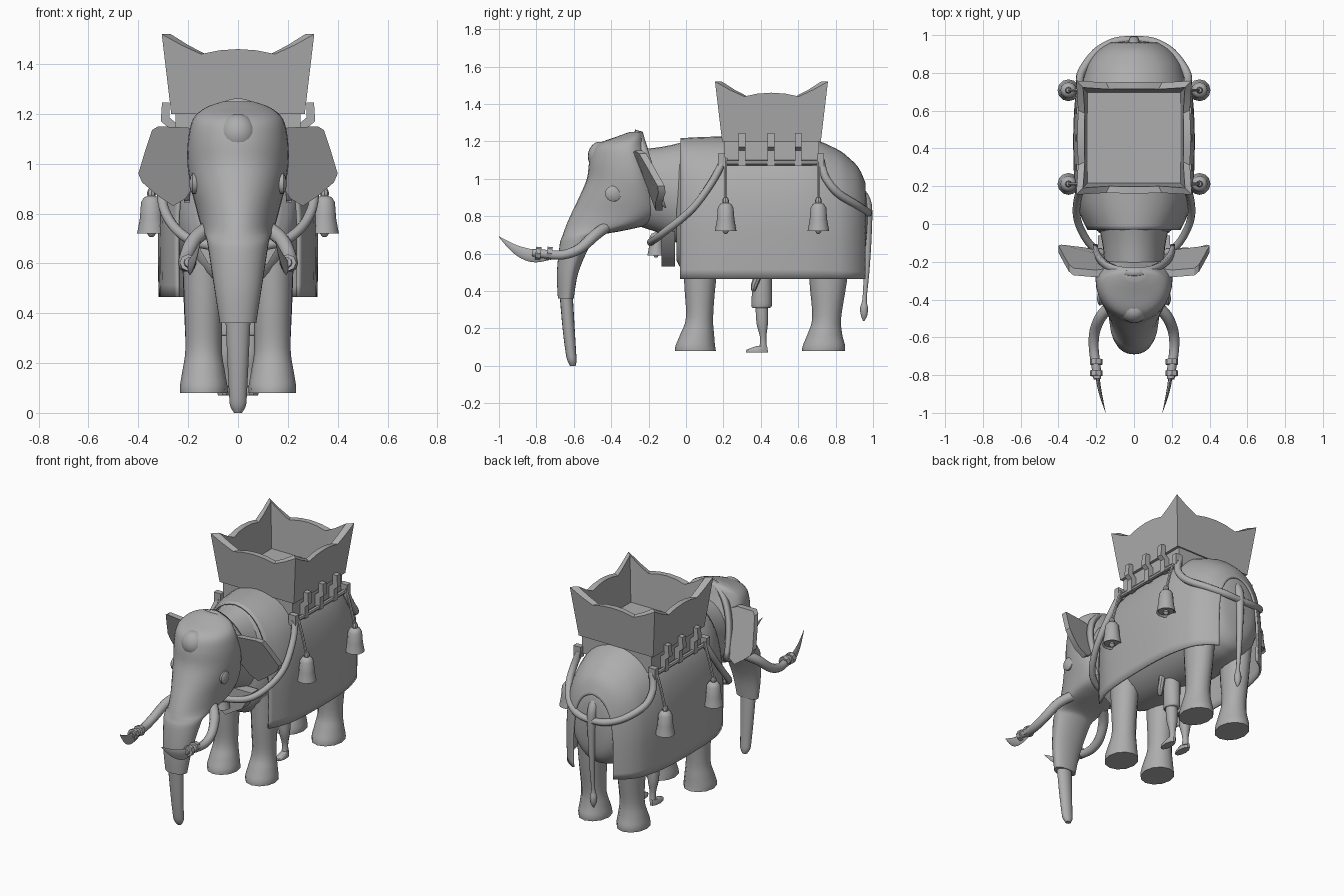
import bpy, bmesh, math
from mathutils import Vector

cube = bpy.data.objects.get("Cube")
if cube:
    bpy.data.objects.remove(cube, do_unlink=True)

GREY = (0.42, 0.42, 0.42, 1)
mat = bpy.data.materials.new("plain grey")
mat.use_nodes = True
mat.diffuse_color = GREY
mat.node_tree.nodes["Principled BSDF"].inputs["Base Color"].default_value = GREY
SIDES = (("left", 1), ("right", -1))


def skin(name, rings, closed=True, cap=True, angle=40, thickness=0):
    """Join matching rings of points into one surface."""
    bm = bmesh.new()
    loops = [[bm.verts.new(p) for p in ring] for ring in rings]
    n = len(loops[0])
    for a, b in zip(loops, loops[1:]):
        for i in range(n if closed else n - 1):
            j = (i + 1) % n
            bm.faces.new((a[i], a[j], b[j], b[i]))
    if cap:
        bm.faces.new(loops[0])
        bm.faces.new(loops[-1])
    bmesh.ops.recalc_face_normals(bm, faces=bm.faces)
    mesh = bpy.data.meshes.new(name)
    bm.to_mesh(mesh)
    bm.free()
    mesh.materials.append(mat)
    obj = bpy.data.objects.new(name, mesh)
    bpy.context.collection.objects.link(obj)
    if thickness:
        mod = obj.modifiers.new("thickness", 'SOLIDIFY')
        mod.thickness = thickness
        mod.offset = 0
    bpy.ops.object.select_all(action='DESELECT')
    obj.select_set(True)
    bpy.context.view_layer.objects.active = obj
    bpy.ops.object.shade_smooth_by_angle(angle=math.radians(angle))


def spline(rows, steps=4):
    """Catmull-Rom through rows of numbers."""
    rows = [Vector(r) for r in rows]
    out = []
    for i in range(len(rows) - 1):
        p0, p1, p2 = rows[max(i - 1, 0)], rows[i], rows[i + 1]
        p3 = rows[min(i + 2, len(rows) - 1)]
        for s in range(steps):
            t = s / steps
            out.append(p1 + (p2 - p0) * (t / 2)
                       + (p0 * 2 - p1 * 5 + p2 * 4 - p3) * (t * t / 2)
                       + (p1 * 3 - p0 - p2 * 3 + p3) * (t ** 3 / 2))
    return out + [rows[-1]]


def oval(c, u, v, n):
    angles = [2 * math.pi * i / n for i in range(n)]
    return [Vector(c) + Vector(u) * math.cos(a) + Vector(v) * math.sin(a) for a in angles]


def column(name, rows, n=24, x=0, steps=4, widest=.5):
    """Stack of level ovals: z, front y, back y, half width; widest sets where the oval bulges."""
    rings = []
    for z, f, b, w in spline(rows, steps):
        mid = f + (b - f) * widest
        rings.append([(x + w * p.x, mid + p.y * (b - mid if p.y > 0 else mid - f), z)
                      for p in oval((0, 0, 0), (1, 0, 0), (0, 1, 0), n)])
    skin(name, rings)


def tube(name, rows, n=10, flat=1, steps=4):
    """Tube along rows of x, y, z, radius; flat squeezes it sideways."""
    rows = spline(rows, steps)
    pts = [Vector(r[:3]) for r in rows]
    rings = []
    for i, p in enumerate(pts):
        d = (pts[min(i + 1, len(pts) - 1)] - pts[max(i - 1, 0)]).normalized()
        ref = Vector((0, 0, 1)) if abs(d.z) < 0.9 else Vector((0, 1, 0))
        u = d.cross(ref).normalized()
        rings.append(oval(p, u * rows[i][3] * flat, d.cross(u) * rows[i][3], n))
    skin(name, rings)


def box(name, c, half):
    skin(name, [[(c[0] + sx * half[0], c[1] + sy * half[1], c[2] + sz * half[2])
                 for sx, sy in ((-1, -1), (1, -1), (1, 1), (-1, 1))] for sz in (-1, 1)])


def barrel(name, rows):
    """Upright ovals along y: y, half width, bottom, top."""
    skin(name, [oval((0, y, (a + b) / 2), (w, 0, 0), (0, 0, (b - a) / 2), 32)
                for y, w, a, b in spline(rows)])


# Body and neck
barrel("body", [(-.05, .17, .56, 1.18), (0, .23, .5, 1.2), (.15, .275, .48, 1.21),
                (.4, .285, .47, 1.215), (.65, .28, .47, 1.2), (.8, .255, .48, 1.15),
                (.87, .225, .5, 1.1), (.92, .18, .53, 1.045), (.955, .12, .6, .96),
                (.97, .03, .75, .85)])
barrel("neck", [(-.3, .15, .76, 1.15), (-.12, .165, .7, 1.172), (0, .19, .62, 1.2)])

# Draped cloth: an arch profile scaled along the body
arch = [(1.06, .465), (1.07, .65), (1.06, .8), (.99, .95), (.83, 1.08), (.5, 1.18)]
arch = arch + [(0, 1.222)] + [(-x, z) for x, z in reversed(arch)]
arch = spline(arch, 3)
skin("draped_cloth", [[(x * w, y, .465 + (z - .465) * f) for x, z in arch]
     for y, w, f in spline([(-.03, .225, .985), (.12, .28, .995), (.4, .295, 1), (.65, .287, .985),
                            (.8, .258, .912), (.87, .228, .845), (.92, .185, .775),
                            (.955, .135, .67)])],
     closed=False, cap=False, thickness=.012)

# Head flowing into the trunk, then the trunk tip
column("head_and_trunk", [(1.25, -.3, -.24, .06), (1.225, -.37, -.225, .13), (1.18, -.48, -.21, .18),
                (1.1, -.515, -.18, .2), (1, -.53, -.15, .203), (.9, -.572, -.125, .188),
                (.82, -.61, -.125, .168), (.76, -.637, -.19, .152), (.725, -.65, -.32, .138),
                (.695, -.66, -.47, .126), (.65, -.675, -.51, .118), (.5, -.69, -.575, .095),
                (.36, -.685, -.6, .073)], 32, widest=.64)
column("trunk_tip", [(.37, -.675, -.605, .05), (.2, -.66, -.595, .042), (.08, -.645, -.588, .036),
                     (.03, -.635, -.585, .032), (0, -.62, -.59, .016)], 16)
dome = [math.pi * i / 12 for i in range(1, 12)]
column("forehead_bump", [(1.12 + .08 * math.cos(a), -.455 - .07 * math.sin(a),
                          -.455 + .07 * math.sin(a), .075 * math.sin(a)) for a in dome], 20, steps=1)

# Strap over the crown, running down behind the ears
strap = [(math.cos(a) * .205, -.255 + (1 - math.sin(a)) * .13, .85 + math.sin(a) * .395)
         for a in [math.pi * i / 24 for i in range(25)]]
skin("head_strap", [[(x, y + d, z - d * .3) for x, y, z in strap] for d in (-.02, .02)],
     closed=False, cap=False, thickness=.025)

# Tail and its tuft
tube("tail", [(0, .93, .93, .03), (0, .965, .86, .03), (0, .972, .7, .022), (0, .965, .5, .016),
              (0, .955, .36, .012), (0, .952, .31, .022), (0, .952, .27, .018), (0, .95, .24, .004)])

# Chest pendant
skin("chest_pendant", [[(-.19, y, .72), (.19, y, .72), (.12, y, .6), (0, y, .53),
                        (-.12, y, .6)] for y in (-.13, -.06)])

# Riding box with scalloped rim
tops = [1.52, 1.475, 1.44, 1.455, 1.46, 1.455, 1.44, 1.475]


def rim(hx, hy, z=None, flare=0):
    ring = []
    for k in range(4):
        for i, top in enumerate(tops):
            t = -1 + i / 4
            e = flare * (top - 1.2) / .32
            x, y = ((t, -1), (1, t), (-t, 1), (-1, -t))[k]
            ring.append((x * (hx + e), .457 + y * (hy + e), z or top))
    return ring


skin("riding_box", [rim(.268, .264, 1.2), rim(.268, .264, flare=.038),
                    rim(.232, .228, flare=.038), rim(.245, .24, 1.23)], angle=30)
box("saddle_pad", (0, .457, 1.145), (.25, .255, .06))


def bell(name, x, y, z, s=1):
    rows = [(.152, .012), (.145, .03), (.125, .042), (.06, .047), (.02, .054), (0, .058), (.01, .046)]
    skin(name, [oval((x, y, z + h * s), (r * s, 0, 0), (0, r * s, 0), 12) for h, r in rows])
    column(name + "_clapper", [(z + .03 * s, y - .008, y + .008, .008),
                               (z, y - .018 * s, y + .018 * s, .018 * s),
                               (z - .015 * s, y - .005, y + .005, .005)], 10, x, 2)


bell("chest_bell", 0, -.16, .59, .8)

for side, m in SIDES:
    # Legs
    column(side + "_front_leg", [(.08, -.06, .16, .095), (.11, -.055, .155, .095),
           (.17, -.03, .15, .085), (.26, 0, .145, .073), (.45, -.01, .16, .078),
           (.75, -.02, .2, .09)], 12, m * .138)
    column(side + "_hind_leg", [(.08, .62, .85, .095), (.11, .625, .85, .095),
           (.17, .65, .835, .085), (.26, .675, .83, .073), (.45, .66, .86, .08),
           (.75, .64, .9, .09)], 12, m * .138)

    # Ear: sloped plate curling back at the outer edge
    outline = [(.14, 1.12), (.2, 1.145), (.32, 1.15), (.345, 1.135), (.37, 1.06), (.4, .96),
               (.385, .925), (.32, .87), (.26, .83), (.21, .86), (.15, .95)]
    skin(side + "_ear", [[(m * x, d - .28 + (1.14 - z) * .38 + max(x - .3, 0) * .6, z)
                          for x, z in outline] for d in (0, .038)], angle=30)

    # Eye
    skin(side + "_eye", [oval((m * x, -.385 - (x - .17) * .4, .92), (0, r, 0), (0, 0, r), 16)
                         for x, r in ((.12, .042), (.183, .042), (.19, .03), (.195, .01))])

    # Tusk, its rings and the blade
    tube(side + "_tusk", [(m * .12, -.43, .74, .03), (m * .175, -.49, .695, .03),
         (m * .208, -.57, .625, .028), (m * .213, -.66, .593, .026), (m * .2, -.76, .598, .024),
         (m * .195, -.82, .605, .02)])
    for k, y in enumerate((-.73, -.79)):
        tube(f"{side}_tusk_ring_{k + 1}", [(m * .2, y - .014, .603, .034),
             (m * .2, y + .014, .6, .034)], 8, steps=1)
    tube(side + "_tusk_blade", [(m * .198, -.73, .575, .01), (m * .194, -.79, .585, .032),
         (m * .187, -.85, .595, .033), (m * .172, -.92, .628, .022), (m * .15, -1, .69, .002)], 8, .3)

    # Ropes
    tube(side + "_front_rope", [(m * .27, .2, 1.1, .02), (m * .295, .15, 1, .02),
         (m * .305, .06, .87, .02), (m * .285, -.02, .79, .02), (m * .23, -.11, .72, .02),
         (m * .15, -.16, .68, .02), (0, -.19, .66, .02)])
    tube(side + "_rear_rope", [(m * .26, .72, 1.1, .022), (m * .285, .745, 1.01, .022),
         (m * .275, .81, .925, .022), (m * .2, .91, .86, .022), (m * .1, .965, .825, .022),
         (0, .975, .815, .02)])

    # Side rail with three hooks
    tube(side + "_rail", [(m * .27, .17, 1.085, .014), (m * .27, .74, 1.085, .014)], 8, steps=1)
    for k, y in enumerate((.3, .455, .6)):
        hook = [(.245, 1.07), (.285, 1.07), (.285, 1.15), (.31, 1.17), (.305, 1.245),
                (.275, 1.245), (.275, 1.185), (.245, 1.16)]
        skin(f"{side}_hook_{k + 1}", [[(m * x, y + d, z) for x, z in hook] for d in (-.018, .018)])

    # Hanging bells
    for place, y, end in (("front", .212, .19), ("rear", .708, .72)):
        box(f"{side}_{place}_rail_end", (m * .27, end, 1.1), (.025, .018, .035))
        tube(f"{side}_{place}_bell_cord", [(m * .28, y, 1.11, .01), (m * .315, y, 1, .009),
             (m * .345, y, .88, .009)], 6)
        tube(f"{side}_{place}_bell_loop", [(m * .347, y, .9, .012), (m * .347, y, .88, .018),
             (m * .347, y, .86, .012)], 8)
        bell(f"{side}_{place}_bell", m * .347, y, .72)

    # Legs and arm of the attendant standing under the body
    column(side + "_attendant_shorts", [(.31, .355, .45, .04), (.33, .35, .46, .046),
           (.45, .355, .46, .05), (.6, .36, .46, .05)], 12, m * .05)
    column(side + "_attendant_calf", [(.09, .39, .435, .02), (.15, .395, .43, .02),
           (.23, .375, .44, .034), (.33, .37, .44, .036)], 10, m * .05)
    column(side + "_attendant_foot", [(.07, .32, .44, .026), (.085, .32, .44, .026),
           (.105, .375, .435, .02)], 10, m * .055, 2)
    tube(side + "_attendant_arm", [(m * .11, .4, .6, .025), (m * .11, .39, .5, .02),
         (m * .105, .365, .43, .018), (m * .1, .36, .4, .01)], 8)
